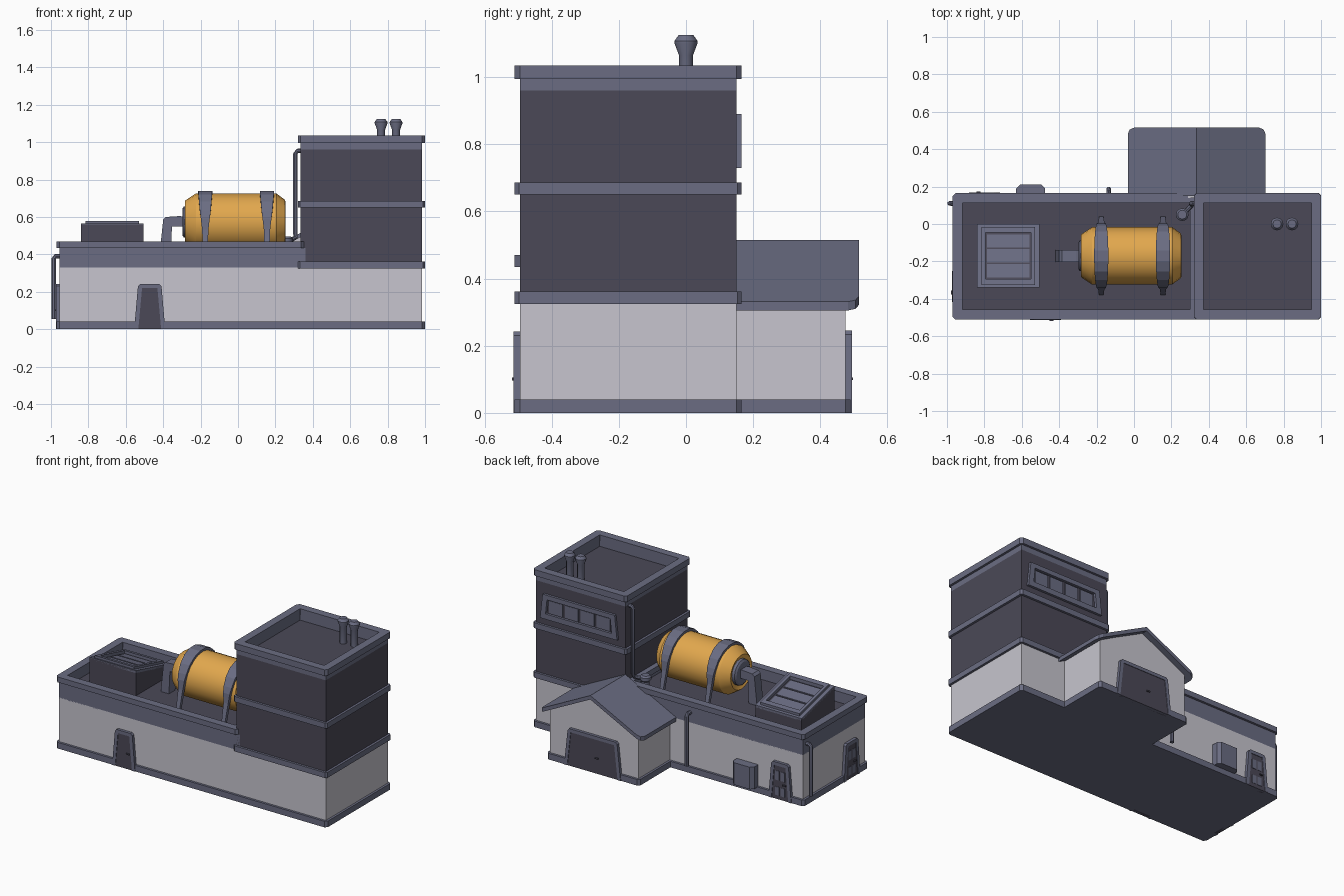
import bpy, bmesh, math
from mathutils import Matrix, Vector

if "Cube" in bpy.data.objects:
    bpy.data.objects.remove(bpy.data.objects["Cube"])


def material(name, rgb):
    m = bpy.data.materials.new(name)
    m.diffuse_color = (*rgb, 1)
    m.use_nodes = True
    m.node_tree.nodes["Principled BSDF"].inputs["Base Color"].default_value = m.diffuse_color
    return m


WALL = material("pale wall", (0.57, 0.56, 0.62))
TRIM = material("blue grey trim", (0.145, 0.152, 0.225))
DARK = material("dark grey", (0.070, 0.066, 0.095))
TANK = material("amber tank", (0.76, 0.39, 0.075))


def build(name, parts, mat, smooth=False, M=None):
    """Each part is a list of point loops that are skinned and capped."""
    bm = bmesh.new()
    for loops in parts:
        rows = [[bm.verts.new(p) for p in loop] for loop in loops]
        for a, b in zip(rows, rows[1:]):
            for i in range(len(a)):
                j = (i + 1) % len(a)
                bm.faces.new((a[i], a[j], b[j], b[i]))
        bm.faces.new(rows[0])
        bm.faces.new(rows[-1])
    bmesh.ops.recalc_face_normals(bm, faces=bm.faces)
    me = bpy.data.meshes.new(name)
    bm.to_mesh(me)
    bm.free()
    if M:
        me.transform(M)
    me.materials.append(mat)
    ob = bpy.data.objects.new(name, me)
    bpy.context.collection.objects.link(ob)
    if smooth:
        bpy.ops.object.select_all(action='DESELECT')
        ob.select_set(True)
        bpy.context.view_layer.objects.active = ob
        bpy.ops.object.shade_smooth_by_angle(angle=math.radians(32))
    return ob


def rect(x0, x1, y0, y1, c=0.0):
    if c == 0:
        return [(x0, y0), (x1, y0), (x1, y1), (x0, y1)]
    return [(x0 + c, y0), (x1 - c, y0), (x1, y0 + c), (x1, y1 - c),
            (x1 - c, y1), (x0 + c, y1), (x0, y1 - c), (x0, y0 + c)]


def up(pts, z0, z1):
    return [[(x, y, z) for x, y in pts] for z in (z0, z1)]


def along_y(pts, y0, y1):
    return [[(x, y, z) for x, z in pts] for y in (y0, y1)]


def box(name, x0, x1, y0, y1, z0, z1, mat, c=0.0):
    return build(name, [up(rect(x0, x1, y0, y1, c), z0, z1)], mat)


def border(outer, inner, closed=True):
    n = len(outer)
    return [[outer[i], outer[(i + 1) % n], inner[(i + 1) % n], inner[i]]
            for i in range(n if closed else n - 1)]


def parapet(name, x0, x1, y0, y1, z0, z1, w, c=0.0):
    o, i = rect(x0, x1, y0, y1, c), rect(x0 + w, x1 - w, y0 + w, y1 - w, c * 0.1)
    build(name, [up(q, z0, z1) for q in border(o, i)], TRIM)


def lathe(name, prof, M, mat, n=12):
    build(name, [[[(r * math.cos(2 * math.pi * k / n), r * math.sin(2 * math.pi * k / n), z)
                   for k in range(n)] for r, z in prof]], mat, True, M)


def pipe(name, pts, r, n=8):
    pts = [Vector(p) for p in pts]
    loops = []
    for i, p in enumerate(pts):
        d = (pts[min(i + 1, len(pts) - 1)] - pts[max(i - 1, 0)]).normalized()
        u = d.cross(Vector((0.3, 1, 0.1)) if abs(d.y) < 0.5 else Vector((1, 0.1, 0.2))).normalized()
        v = d.cross(u)
        if loops:  # keep the section from twisting along the path
            u = (last - d * last.dot(d)).normalized()
            v = d.cross(u)
        last = u
        loops.append([p + r * (u * math.cos(2 * math.pi * k / n) + v * math.sin(2 * math.pi * k / n))
                      for k in range(n)])
    build(name, [loops], TRIM, True)


# main hall
Y0, Y1 = -0.51, 0.165
box("plinth", -0.97, 1.0, Y0, Y1, 0, 0.04, TRIM, 0.015)
box("hall_walls", -0.955, 0.985, -0.495, 0.15, 0.03, 0.33, WALL)
box("hall_roof_floor", -0.94, 0.36, -0.48, 0.135, 0.325, 0.40, DARK)
parapet("hall_upper_band", -0.955, 0.36, -0.495, 0.15, 0.325, 0.435, 0.037)
parapet("hall_parapet_cap", -0.97, 0.352, Y0, Y1, 0.435, 0.47, 0.052, 0.015)

# tower
box("tower_walls", 0.335, 0.985, -0.495, 0.15, 0.33, 0.96, DARK)
for k, z in enumerate((0.325, 0.65)):
    box(f"tower_band_{k}", 0.32, 1.0, Y0, Y1, z, z + 0.036, TRIM, 0.012)
parapet("tower_upper_band", 0.335, 0.985, -0.495, 0.15, 0.96, 0.997, 0.037)
parapet("tower_parapet_cap", 0.32, 1.0, Y0, Y1, 0.995, 1.035, 0.052, 0.015)
for k, x in enumerate((0.765, 0.845)):
    lathe(f"tower_vent_{k}", [(0.021, 0.95), (0.021, 1.065), (0.034, 1.10), (0.034, 1.108), (0.022, 1.125)],
          Matrix.Translation((x, 0, 0)), TRIM)

# rear shed
box("shed_plinth", -0.002, 0.672, 0.14, 0.49, 0, 0.04, TRIM, 0.015)
build("shed_walls", [along_y([(0.013, 0.03), (0.657, 0.03), (0.657, 0.325), (0.335, 0.495), (0.013, 0.325)],
                             0.14, 0.475)], WALL)
slabs = []
for s in (-1, 1):
    plan = [(0, 0.15), (0, 0.515), (0.335, 0.515), (0.358, 0.505), (0.368, 0.482), (0.368, 0.15)]
    slabs.append([[(0.335 + s * u, y, 0.515 - dz - 0.5 * u) for u, y in plan] for dz in (0, 0.026)])
build("shed_roof", slabs, TRIM)


# doors: local x along the wall, local -y outward
def place(x, y, turn):
    return Matrix.Translation((x, y, 0)) @ Matrix.Rotation(math.radians(turn), 4, 'Z')


def door(name, M, b, t, h, panes, mat=DARK):
    o = [(-b, 0), (-t, h - 0.012), (-t + 0.012, h), (t - 0.012, h), (t, h - 0.012), (b, 0)]
    w = 0.022
    i = [(-b + w, 0), (-t + w, h - w), (-t + w + 0.002, h - w), (t - w - 0.002, h - w), (t - w, h - w), (b - w, 0)]
    build(name + "_frame", [along_y(q, -0.019, 0.01) for q in border(o, i, False)], TRIM, M=M)
    build(name + "_leaf", [along_y([i[0], i[1], i[4], i[5]], -0.0155, 0.01)], mat, M=M)
    build(name + "_handle", [along_y(rect(0.02, 0.042, h * 0.40, h * 0.40 + 0.008), -0.023, -0.01)], DARK, M=M)
    if panes:
        build(name + "_panes", [along_y(rect(u, u + 0.03, z, z + dz), -0.0175, -0.01)
                                for u in (-0.035, 0.005) for z, dz in ((0.125, 0.06), (0.025, 0.055))], TRIM, M=M)


door("front_door", place(-0.472, -0.495, 0), 0.083, 0.063, 0.242, False)
door("rear_door", place(-0.80, 0.15, 180), 0.083, 0.063, 0.242, True)
door("side_door", place(-0.955, -0.335, -90), 0.083, 0.063, 0.242, True)
door("shed_door", place(0.335, 0.475, 180), 0.205, 0.18, 0.245, False)

# tower window on the rear wall
M = place(0.665, 0.15, 180)
o = [(-0.28, 0.73), (0.28, 0.73), (0.262, 0.89), (-0.262, 0.89)]
i = [(-0.24, 0.765), (0.24, 0.765), (0.23, 0.86), (-0.23, 0.86)]
build("tower_window_frame", [along_y(q, -0.016, 0.01) for q in border(o, i)], TRIM, M=M)
build("tower_window_panes", [along_y(rect(u, u + 0.098, 0.772, 0.853), -0.006, 0.01)
                             for u in (-0.221, -0.107, 0.009, 0.123)], TRIM, M=M)

# skylight box, sloping down to the rear
X0, X1 = -0.84, -0.505
side = [(-0.34, 0.39), (0.0, 0.39), (0.0, 0.475), (-0.34, 0.56)]
build("skylight_box", [[[(x, y, z) for y, z in side] for x in (X0, X1)]], DARK)


def sloped(pts, h0, h1):
    return [[(x, y, 0.475 - y * 0.25 + h) for x, y in pts] for h in (h0, h1)]


build("skylight_rim", [sloped(q, -0.01, 0.006) for q in
                       border(rect(X0, X1, -0.34, 0.0), rect(-0.80, -0.545, -0.30, -0.04))], TRIM)
build("skylight_frame", [sloped(q, -0.01, 0.022) for q in
                         border(rect(-0.815, -0.53, -0.325, -0.015), rect(-0.795, -0.55, -0.295, -0.045))], TRIM)
build("skylight_panes", [sloped(rect(-0.785, -0.56, y, y + 0.07), -0.01, 0.006)
                         for y in (-0.285, -0.205, -0.125)], TRIM)

# storage tank lying along x
CY, CZ = -0.17, 0.573
along_x = Matrix.Translation((0, CY, CZ)) @ Matrix.Rotation(math.pi / 2, 4, 'Y')
lathe("tank", [(0.09, -0.272), (0.112, -0.284), (0.118, -0.278), (0.153, -0.225), (0.153, 0.205),
               (0.118, 0.252), (0.1, 0.254)], along_x, TANK, 20)
lathe("tank_end_disc", [(0.07, -0.298), (0.082, -0.290), (0.085, -0.26)], along_x, TRIM, 16)
for k, x in enumerate((-0.175, 0.155)):
    path = [(-0.21, 0.395 - CZ, 0.012), (-0.178, -0.04, 0.017), (-0.172, 0.02, 0.024)]
    path = [(y, z, w, y + 0.022, z) for y, z, w in path]
    for a in range(160, 10, -20):
        c, s = math.cos(math.radians(a)), math.sin(math.radians(a))
        path.append((0.169 * c, 0.169 * s, 0.024 + 0.014 * s, 0.148 * c, 0.148 * s))
    path += [(-p[0], p[1], p[2], -p[3], p[4]) for p in path[2::-1]]
    build(f"tank_strap_{k}", [[[(x - w, CY + y, CZ + z), (x + w, CY + y, CZ + z),
                                (x + w, CY + yi, CZ + zi), (x - w, CY + yi, CZ + zi)]
                               for y, z, w, yi, zi in path]], TRIM)
build("tank_outlet_duct", [along_y([(-0.27, 0.548), (-0.27, 0.598), (-0.31, 0.605), (-0.385, 0.60),
                                    (-0.40, 0.585), (-0.42, 0.395), (-0.36, 0.395), (-0.353, 0.548)],
                                   -0.203, -0.138)], TRIM)

# roof stub and pipes
lathe("roof_stub", [(0.024, 0.39), (0.024, 0.455), (0.034, 0.465), (0.034, 0.485), (0.024, 0.495)],
      Matrix.Translation((0.258, 0.05, 0)), TRIM)
pipe("tower_pipe", [(0.345, 0.11, 0.953), (0.318, 0.11, 0.953), (0.307, 0.11, 0.94), (0.307, 0.11, 0.51),
                    (0.307, 0.10, 0.49), (0.28, 0.07, 0.475), (0.258, 0.05, 0.475)], 0.0125)
pipe("side_drain_pipe", [(-0.95, 0.11, 0.39), (-0.975, 0.11, 0.39), (-0.985, 0.11, 0.378),
                         (-0.985, 0.11, 0.055)], 0.013)
pipe("rear_drain_pipe", [(-0.135, 0.145, 0.39), (-0.135, 0.175, 0.39), (-0.135, 0.186, 0.378),
                         (-0.135, 0.186, 0.055)], 0.013)

# rear utility cabinet
box("rear_cabinet", -0.63, -0.475, 0.13, 0.21, 0.035, 0.18, TRIM, 0.02)
